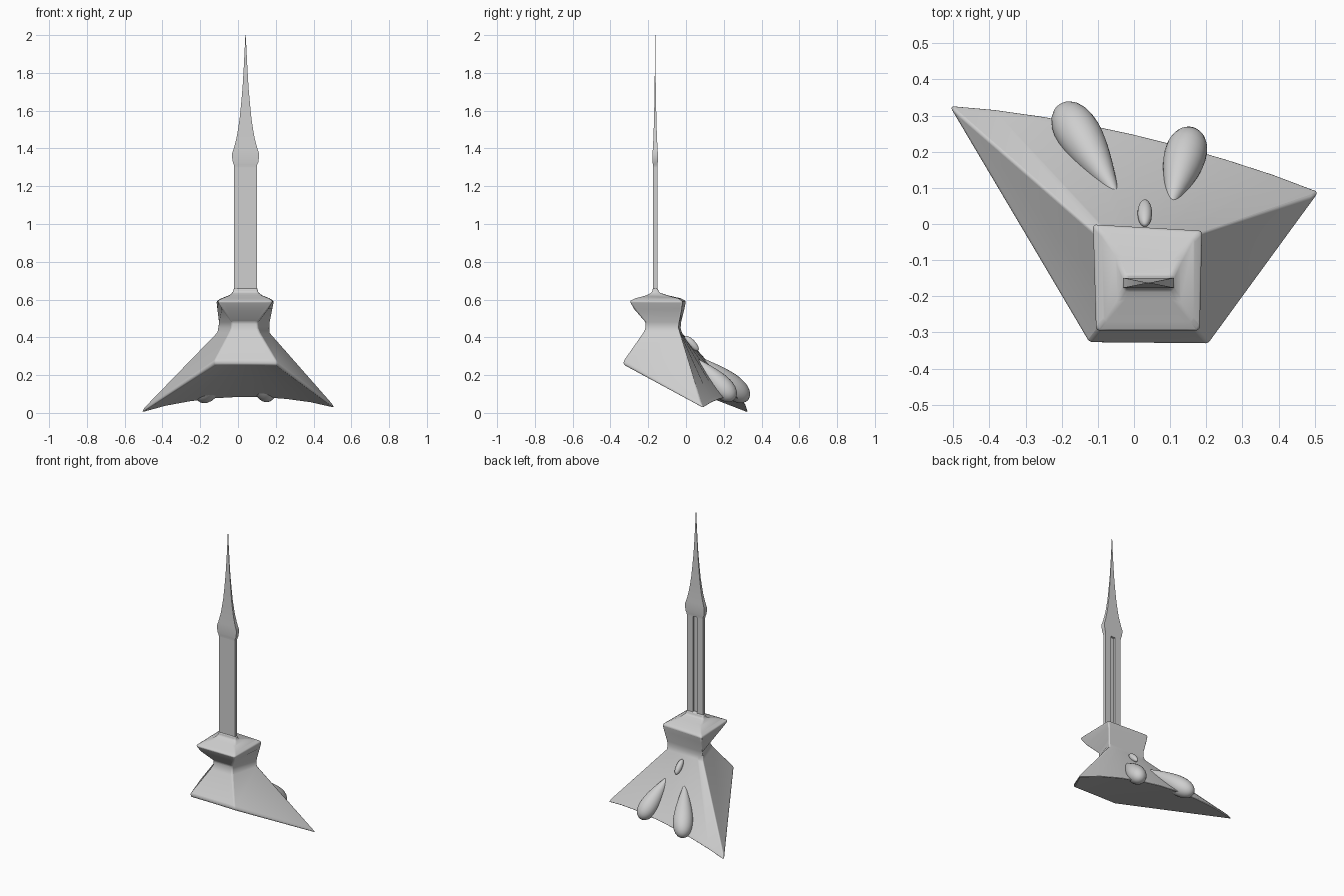
import bpy, bmesh, math
from mathutils import Vector

if "Cube" in bpy.data.objects:
    bpy.data.objects.remove(bpy.data.objects["Cube"])

grey = bpy.data.materials.new("light_grey")
grey.diffuse_color = (0.62, 0.62, 0.62, 1)
grey.use_nodes = True
grey.node_tree.nodes["Principled BSDF"].inputs["Base Color"].default_value = grey.diffuse_color


def finish(name, bm, bevel=0.0, angle=35):
    bmesh.ops.remove_doubles(bm, verts=bm.verts[:], dist=0.00005)
    bmesh.ops.recalc_face_normals(bm, faces=bm.faces[:])
    me = bpy.data.meshes.new(name)
    bm.to_mesh(me)
    bm.free()
    ob = bpy.data.objects.new(name, me)
    bpy.context.collection.objects.link(ob)
    me.materials.append(grey)
    bpy.ops.object.select_all(action='DESELECT')
    ob.select_set(True)
    bpy.context.view_layer.objects.active = ob
    if bevel:
        m = ob.modifiers.new("soft_edges", 'BEVEL')
        m.width, m.segments = bevel, 3
        m.limit_method, m.angle_limit = 'ANGLE', math.radians(30)
    bpy.ops.object.shade_smooth_by_angle(angle=math.radians(angle))
    return ob


def loft(bm, rings):
    loops = [[bm.verts.new(p) for p in r] for r in rings]
    n = len(loops[0])
    for a, b in zip(loops, loops[1:]):
        for i in range(n):
            j = (i + 1) % n
            bm.faces.new((a[i], a[j], b[j], b[i]))
    return loops


# flared base, waist and collar: four-cornered rings
N = 8


def ring(fl, fr, br, bl, out=0.0, up=0.0):
    fl, fr, br, bl = map(Vector, (fl, fr, br, bl))
    pts = [fl.lerp(fr, i / N) for i in range(N + 1)]
    for i in range(N + 1):
        s = math.sin(math.pi * i / N) ** 0.8
        pts.append(br.lerp(bl, i / N) + Vector((0, out * s, up * s)))
    return pts


def level(z, fx, fy, bx, byl, byr):
    return ring((fx[0], fy, z), (fx[1], fy, z), (bx[1], byr, z), (bx[0], byl, z))


rings = [
    ring((-0.12, -0.325, 0.255), (0.205, -0.33, 0.255),
         (0.515, 0.09, 0.025), (-0.515, 0.33, 0.0), 0.04, 0.07),
    ring((-0.125, -0.328, 0.275), (0.205, -0.33, 0.275),
         (0.50, 0.08, 0.048), (-0.50, 0.316, 0.025), 0.035, 0.07),
    level(0.425, (-0.045, 0.115), -0.225, (-0.112, 0.168), -0.022, -0.032),
    level(0.45, (-0.034, 0.105), -0.214, (-0.106, 0.168), -0.028, -0.038),
    level(0.48, (-0.034, 0.105), -0.214, (-0.103, 0.170), -0.026, -0.036),
    level(0.55, (-0.085, 0.160), -0.275, (-0.110, 0.182), -0.008, -0.022),
    level(0.592, (-0.108, 0.185), -0.298, (-0.114, 0.190), 0.0, -0.018),
    level(0.606, (-0.085, 0.165), -0.27, (-0.09, 0.168), -0.025, -0.04),
    level(0.622, (-0.045, 0.125), -0.21, (-0.048, 0.128), -0.095, -0.10),
    level(0.638, (-0.027, 0.107), -0.18, (-0.027, 0.107), -0.143, -0.143),
    level(0.662, (-0.022, 0.102), -0.175, (-0.022, 0.102), -0.151, -0.151),
]
bm = bmesh.new()
loops = loft(bm, rings)
for lp in (loops[0], loops[-1]):            # underside and top strips
    for i in range(N):
        bm.faces.new((lp[i], lp[i + 1], lp[2 * N - i], lp[2 * N + 1 - i]))
finish("flared_base", bm, 0.01)

# tall flat shaft with a slot on its back, bulge and thin pointed spire
CX, CY = 0.04, -0.163


def section(z, h, t, g, d):
    pts = [(-h, -t), (h, -t), (h, t), (g, t), (g, t - d), (-g, t - d), (-g, t), (-h, t)]
    return [(CX + x, CY + y, z) for x, y in pts]


G, D = 0.016, 0.013
shaft = [(0.60, 0.06, 0.011, G, D), (1.30, 0.06, 0.011, G, D), (1.301, 0.06, 0.011, G, 0.0005)]
spire = [(1.315, 0.062), (1.325, 0.067), (1.35, 0.071), (1.375, 0.071), (1.395, 0.064),
         (1.42, 0.057), (1.46, 0.047), (1.50, 0.040), (1.56, 0.031), (1.63, 0.024),
         (1.72, 0.016), (1.82, 0.010), (1.92, 0.005), (2.0, 0.001)]
for z, h in spire:
    shaft.append((z, h, max(0.001, min(0.014, h * 0.2)), h * 0.25, 0.0))
bm = bmesh.new()
loops = loft(bm, [section(*s) for s in shaft])
bm.faces.new(loops[0])
bm.faces.new(loops[-1])
finish("spire_shaft", bm)


# rounded teardrop lumps on the sloping back
def lump(name, top, end, r_top, r_end):
    top, end = Vector(top), Vector(end)
    axis = end - top
    bm = bmesh.new()
    bmesh.ops.create_uvsphere(bm, u_segments=24, v_segments=16, radius=1)
    q = axis.to_track_quat('Z', 'Y')
    for v in bm.verts:
        t = (v.co.z + 1) / 2
        r = r_top + (r_end - r_top) * t
        v.co = (top + end) / 2 + q @ Vector((v.co.x * r, v.co.y * r, v.co.z * axis.length / 2))
    finish(name, bm, angle=60)


lump("left_back_toe", (-0.045, 0.075, 0.29), (-0.20, 0.325, 0.07), 0.02, 0.088)
lump("right_back_toe", (0.10, 0.045, 0.29), (0.16, 0.255, 0.07), 0.02, 0.082)
lump("back_knob", (0.03, -0.005, 0.405), (0.03, 0.065, 0.33), 0.02, 0.02)
